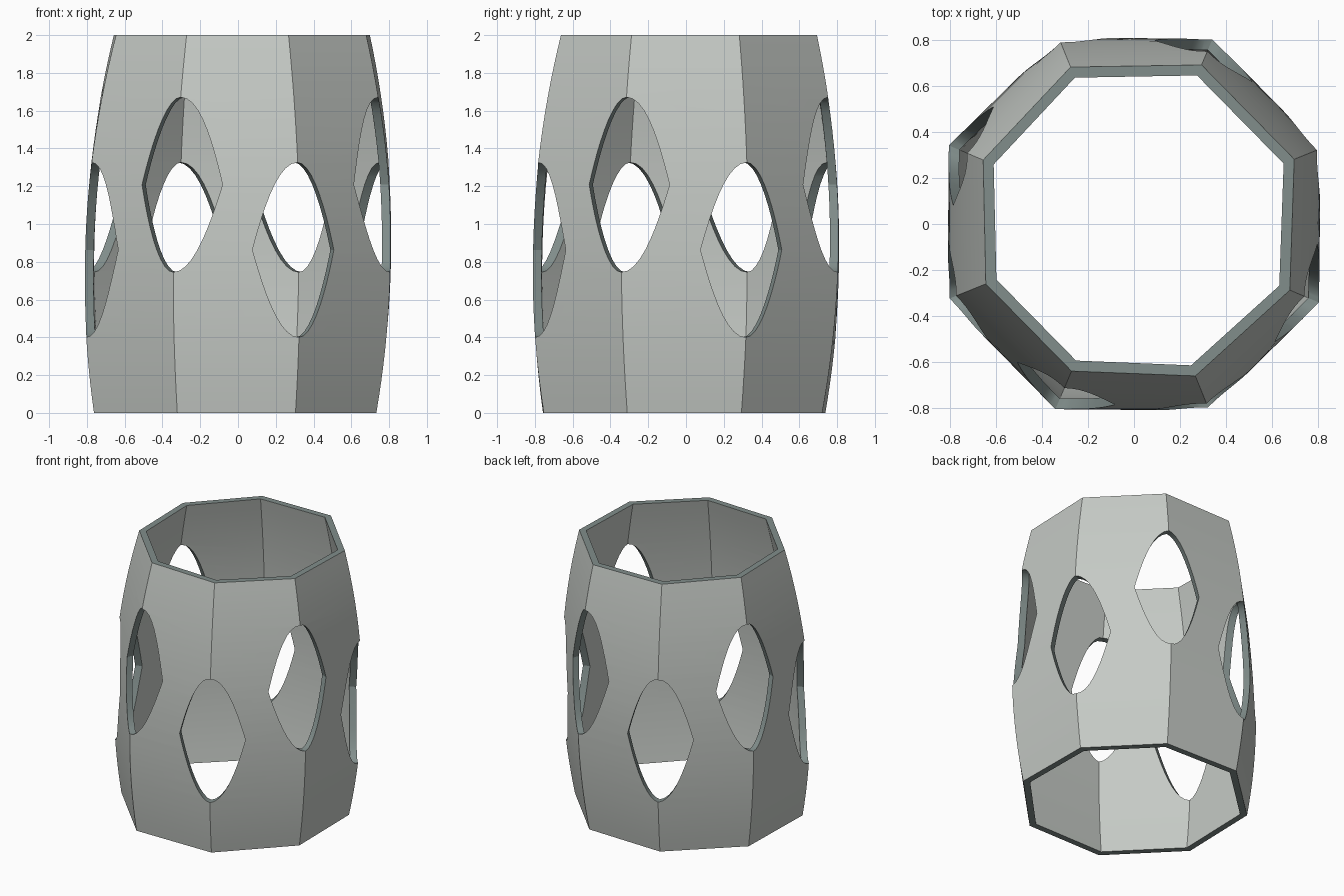
import bpy, bmesh, math

cube = bpy.data.objects.get("Cube")
if cube:
    bpy.data.objects.remove(cube)


def material(name, rgb):
    m = bpy.data.materials.new(name)
    m.use_nodes = True
    m.diffuse_color = (*rgb, 1)
    bsdf = m.node_tree.nodes["Principled BSDF"]
    bsdf.inputs["Base Color"].default_value = (*rgb, 1)
    bsdf.inputs["Roughness"].default_value = 0.7
    return m


MATERIALS = [material("light grey", (0.56, 0.59, 0.56)),
             material("slate rim", (0.22, 0.27, 0.26))]
SIDES, LEVELS, HEIGHT, WALL = 8, 24, 2.0, 0.046
STEP = math.tau / SIDES
TWIST = math.radians(-0.5)


def make_object(name, bm):
    bmesh.ops.recalc_face_normals(bm, faces=bm.faces)
    mesh = bpy.data.meshes.new(name)
    bm.to_mesh(mesh)
    bm.free()
    for m in MATERIALS:
        mesh.materials.append(m)
    obj = bpy.data.objects.new(name, mesh)
    bpy.context.collection.objects.link(obj)
    return obj


def corner(i, z, inset):
    """Corner of the barrel section; its widest height leans to one side."""
    a = (i + 0.5) * STEP
    widest = 0.82 + 0.12 * math.cos(a - math.pi / 4)
    r = (0.81 - 0.1 * (z - widest) ** 2 - inset) / math.cos(STEP / 2)
    return r * math.cos(a + TWIST), r * math.sin(a + TWIST), z


# Hollow eight-sided barrel: outer skin, inner skin and two rims
bm = bmesh.new()
skins = [[[bm.verts.new(corner(i, HEIGHT * k / LEVELS, inset)) for i in range(SIDES)]
          for k in range(LEVELS + 1)] for inset in (0, WALL)]


def bridge(a, b, mat):
    for i in range(SIDES):
        j = (i + 1) % SIDES
        bm.faces.new((a[i], a[j], b[j], b[i])).material_index = mat


for skin in skins:
    for low, high in zip(skin, skin[1:]):
        bridge(low, high, 0)
for end in (0, -1):
    bridge(skins[0][end], skins[1][end], 1)
barrel = make_object("barrel_wall", bm)

# Leaf-shaped cutters on every corner, alternately low and high
bm = bmesh.new()
HALF_W, HALF_H, N = 0.232, 0.463, 24
us = [-math.cos(math.pi * k / N) for k in range(N + 1)]
leaf = [(u * HALF_W, HALF_H * (1 - u * u)) for u in us]
leaf += [(u, -v) for u, v in leaf[-2:0:-1]]
for i in range(SIDES):
    a = (i + 0.5) * STEP + TWIST
    zc = 1.208 if i % 2 else 0.863
    c, s = math.cos(a), math.sin(a)
    rings = [[bm.verts.new((r * c - u * s, r * s + u * c, zc + v)) for u, v in leaf]
             for r in (0.66, 1.0)]
    for ring in rings:
        bm.faces.new(ring)
    for k in range(len(leaf)):
        n = (k + 1) % len(leaf)
        bm.faces.new((rings[0][k], rings[0][n], rings[1][n], rings[1][k]))
for f in bm.faces:
    f.material_index = 1
cutter = make_object("window_cutters", bm)
cutter.hide_render = True

# Cut the windows and keep the result as plain mesh
mod = barrel.modifiers.new("windows", 'BOOLEAN')
mod.operation, mod.solver, mod.object = 'DIFFERENCE', 'EXACT', cutter
bpy.ops.object.select_all(action='DESELECT')
barrel.select_set(True)
bpy.context.view_layer.objects.active = barrel
bpy.ops.object.modifier_apply(modifier=mod.name)
bpy.data.objects.remove(cutter)

# Smooth along the height, crisp at the corners and rims
bpy.ops.object.shade_smooth_by_angle(angle=math.radians(25))
